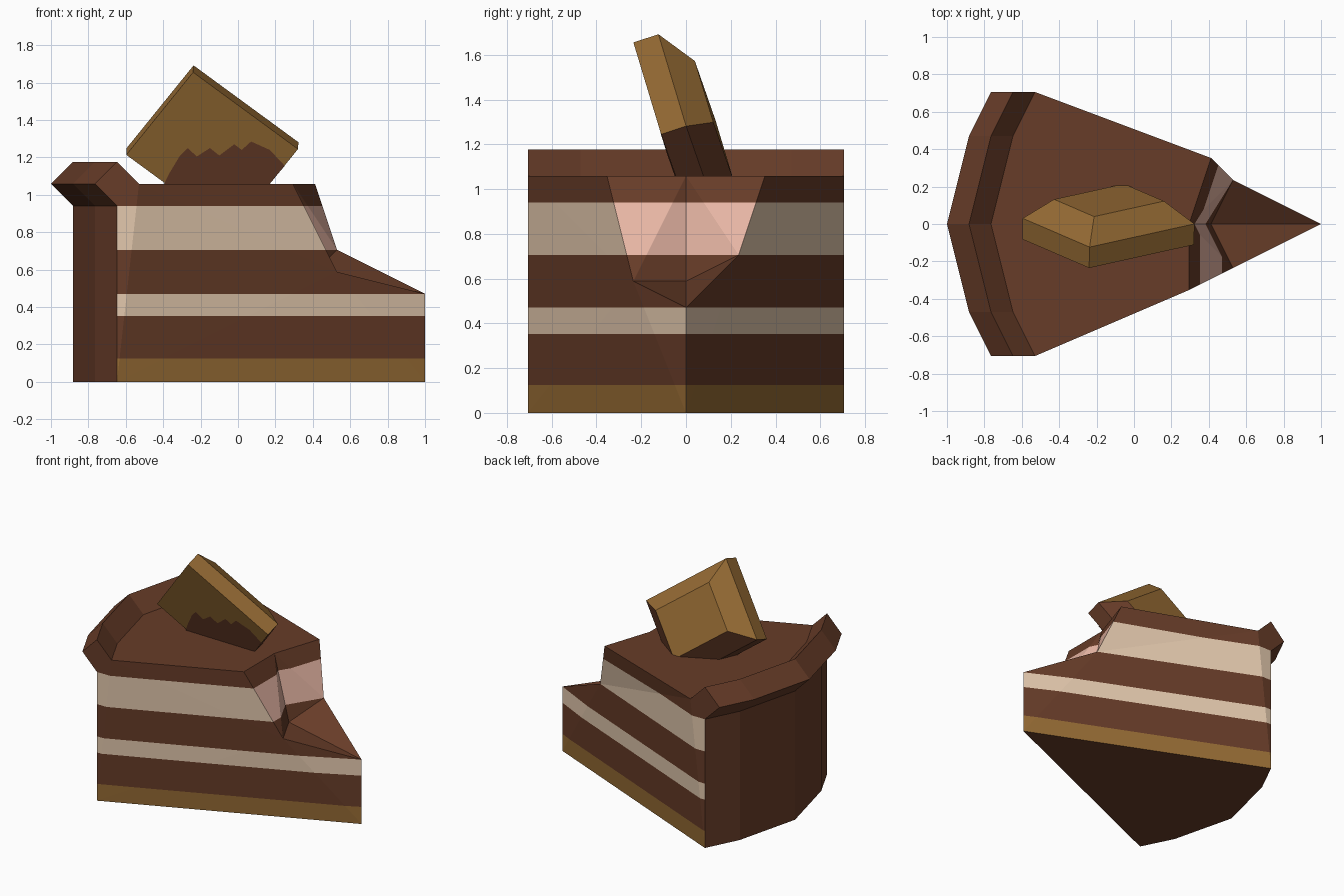
import bpy, bmesh
from mathutils import Vector

if "Cube" in bpy.data.objects:
    bpy.data.objects.remove(bpy.data.objects["Cube"])

U = 2 / 17  # model is laid out on a coarse grid of this step


def material(name, rgb):
    m = bpy.data.materials.new(name)
    lin = [((c / 255 + 0.055) / 1.055) ** 2.4 for c in rgb]
    m.diffuse_color = (*lin, 1)
    m.use_nodes = True
    m.node_tree.nodes["Principled BSDF"].inputs["Base Color"].default_value = m.diffuse_color
    return m


MATS = [material("chocolate", (103, 60, 40)), material("cream", (228, 201, 174)),
        material("pink cream", (235, 185, 167)), material("biscuit", (150, 107, 52))]
CHOC, CREAM, PINK, BISCUIT = range(4)


def finish(name, bm, rule=lambda f: CHOC):
    bmesh.ops.recalc_face_normals(bm, faces=bm.faces)
    bm.normal_update()
    for f in bm.faces:
        f.material_index = rule(f)
    me = bpy.data.meshes.new(name)
    bm.to_mesh(me)
    bm.free()
    for m in MATS:
        me.materials.append(m)
    ob = bpy.data.objects.new(name, me)
    bpy.context.collection.objects.link(ob)
    return ob


# Curved back of the slice: (x shift, y) in grid steps
ARC = [(2, -6), (1, -4), (0, 0), (1, 4), (2, 6)]

# Slice body: bottom outline, back wall, top with a bite at the tip
bm = bmesh.new()
V = lambda x, y, z: bm.verts.new((x * U, y * U, z * U))
low = [V(-7.5 + s, y, 0) for s, y in ARC]
mid = [V(-7.5 + s, y, 8) for s, y in ARC]
top = [V(-6.5 + s, y, 9) for s, y in ARC]
tip0, tip1 = V(8.5, 0, 0), V(8.5, 0, 4)
rim_bite = [V(2.5, -3, 9), V(2.5, 0, 9), V(3.5, 3, 9)]
low_bite = [V(4.5, -2, 5), V(3.5, 0, 5), V(4.5, 2, 6)]
bm.faces.new(low + [tip0])
bm.faces.new(top + rim_bite[::-1])
for a, b in ((low, mid), (mid, top)):
    for i in range(4):
        bm.faces.new((a[i], a[i + 1], b[i + 1], b[i]))
for i in range(2):
    bm.faces.new((rim_bite[i], rim_bite[i + 1], low_bite[i + 1], low_bite[i]))
    bm.faces.new((low_bite[i], low_bite[i + 1], tip1))
for e in (0, -1):  # two cut sides
    bm.faces.new((low[e], mid[e], top[e]))
    bm.faces.new((low[e], top[e], rim_bite[e], low_bite[e], tip1, tip0))
bmesh.ops.recalc_face_normals(bm, faces=bm.faces)
bmesh.ops.triangulate(bm, faces=[f for f in bm.faces if len(f.verts) > 3])
LEVELS = [0.125, 3 * U, 4 * U, 6 * U, 8 * U]
BANDS = [BISCUIT, CHOC, CREAM, CHOC, CREAM, CHOC]
for h in LEVELS:
    bmesh.ops.bisect_plane(bm, geom=bm.verts[:] + bm.edges[:] + bm.faces[:],
                           dist=1e-5, plane_co=(0, 0, h), plane_no=(0, 0, 1))


def layers(f):
    n, z = f.normal, f.calc_center_median().z
    if n.x < -0.3 or abs(n.z) > 0.8:
        return CHOC
    band = BANDS[sum(z > h for h in LEVELS)]
    return PINK if band == CREAM and n.x > 0.6 and z > 6 * U else band


finish("cake_slice", bm, layers)

# Icing ridge: diamond section swept along the back arc
bm = bmesh.new()
rings = [[bm.verts.new(((-7.5 + s + dx) * U, y * U, (9 + dz) * U))
          for dx, dz in ((-1, 0), (0, 1), (1, 0), (0, -1))] for s, y in ARC]
for a, b in zip(rings, rings[1:]):
    for i in range(4):
        j = (i + 1) % 4
        bm.faces.new((a[i], a[j], b[j], b[i]))
bm.faces.new(rings[0])
bm.faces.new(rings[-1])
finish("icing_ridge", bm)

# Tilted biscuit: slab with a bevelled back, stuck into the top
T = Vector((-0.24, -0.235, 1.655))
u = Vector((-0.607, 0.261, -0.75)).normalized()
v = Vector((0.791, 0.177, -0.586))
v = (v - u * v.dot(u)).normalized()
w = v.cross(u)
bm = bmesh.new()
rings = []
for inset, depth in ((0, 0), (0, 1), (1, 2)):
    a, b, c = (inset, 5 - inset), (inset, 6 - inset), depth
    rings.append([bm.verts.new(T + (u * a[i] + v * b[j] + w * c) * U)
                  for i, j in ((0, 0), (1, 0), (1, 1), (0, 1))])
for a, b in zip(rings, rings[1:]):
    for i in range(4):
        j = (i + 1) % 4
        bm.faces.new((a[i], a[j], b[j], b[i]))
bm.faces.new(rings[0])
bm.faces.new(rings[-1])
finish("biscuit", bm,
       lambda f: CHOC if max(f.normal.dot(u), f.normal.dot(v)) > 0.3 else BISCUIT)

# Wavy chocolate dip on the biscuit's front face
bm = bmesh.new()
wave = [(-0.40, 1.05), (-0.37, 1.11), (-0.31, 1.21), (-0.27, 1.25), (-0.22, 1.205),
        (-0.15, 1.25), (-0.10, 1.21), (-0.02, 1.27), (0.02, 1.24), (0.07, 1.285),
        (0.17, 1.24), (0.25, 1.155), (0.16, 1.05)]
bm.faces.new([bm.verts.new((x, T.y - (w.x * (x - T.x) + w.z * (z - T.z)) / w.y - 0.004, z))
              for x, z in wave])
bm.normal_update()
dip = finish("chocolate_dip", bm)
if dip.data.polygons[0].normal.y > 0:
    dip.data.flip_normals()
